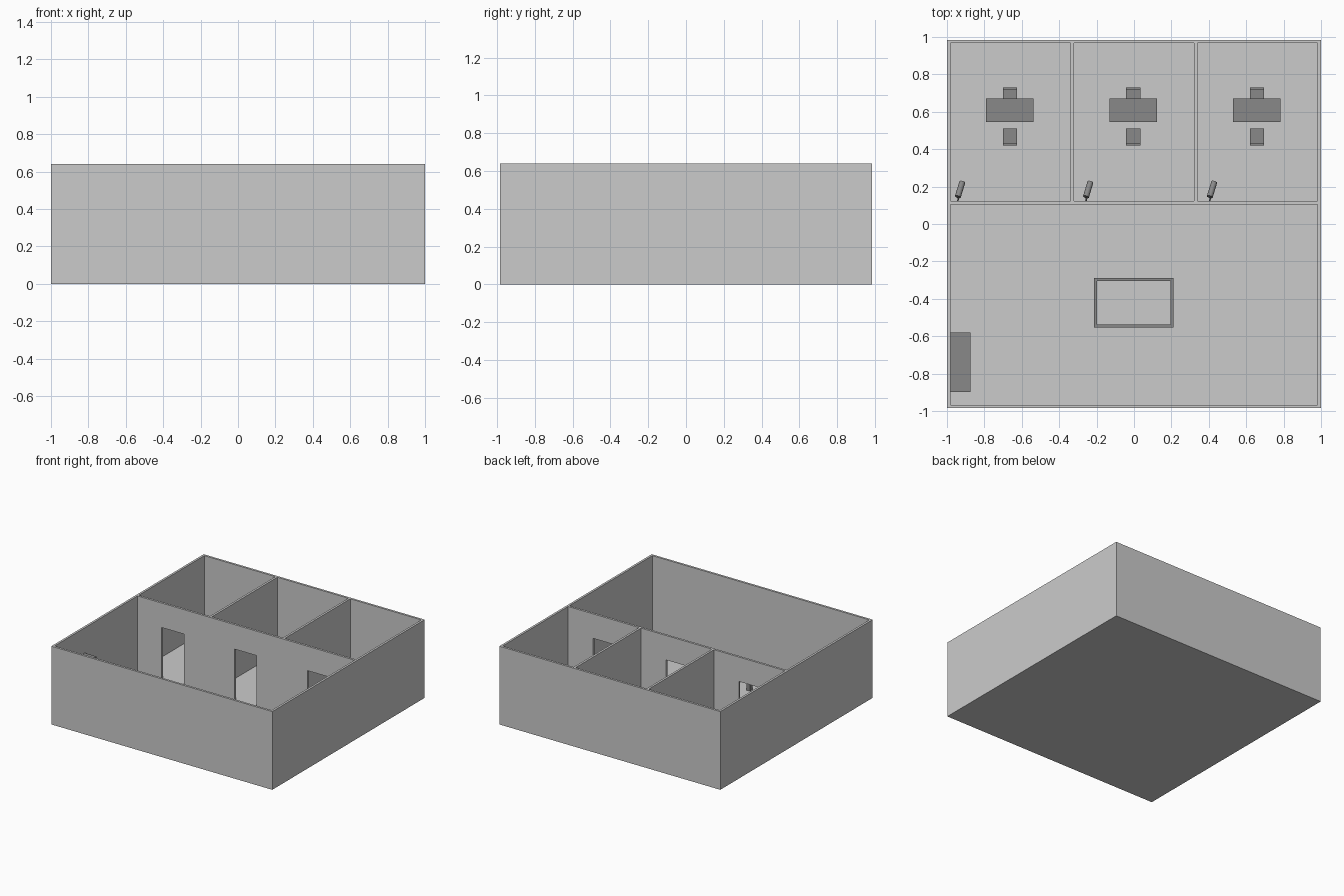
import bpy, bmesh, math
from mathutils import Matrix, Vector

if "Cube" in bpy.data.objects:
    bpy.data.objects.remove(bpy.data.objects["Cube"])

dark = bpy.data.materials.new("dark_grey")
dark.diffuse_color = (0.25, 0.25, 0.25, 1)
dark.use_nodes = True
dark.node_tree.nodes["Principled BSDF"].inputs["Base Color"].default_value = dark.diffuse_color


def finish(name, bm, mat=None):
    bmesh.ops.recalc_face_normals(bm, faces=bm.faces)
    me = bpy.data.meshes.new(name)
    bm.to_mesh(me)
    bm.free()
    ob = bpy.data.objects.new(name, me)
    bpy.context.collection.objects.link(ob)
    if mat:
        me.materials.append(mat)
    return ob


def add_box(bm, x0, x1, y0, y1, z0, z1):
    m = Matrix.Translation(((x0 + x1) / 2, (y0 + y1) / 2, (z0 + z1) / 2))
    m = m @ Matrix.Diagonal((x1 - x0, y1 - y0, z1 - z0, 1))
    bmesh.ops.create_cube(bm, size=1, matrix=m)


def boxes(name, dims, mat=None):
    bm = bmesh.new()
    for d in dims:
        add_box(bm, *d)
    return finish(name, bm, mat)


def add_rod(bm, a, b, r, sides=16):
    a, b = Vector(a), Vector(b)
    rot = (b - a).to_track_quat('Z', 'Y').to_matrix().to_4x4()
    bmesh.ops.create_cone(bm, cap_ends=True, segments=sides, radius1=r, radius2=r,
                          depth=(b - a).length,
                          matrix=Matrix.Translation((a + b) / 2) @ rot)


X, Y, H, T = 1.0, 0.985, 0.64, 0.018      # half sizes, wall height, wall thickness
F = 0.02                                  # floor top
P0, P1 = 0.104, 0.122                     # partition faces
ROOMS = (-0.663, -0.004, 0.657)           # room centres

# floor and outer walls
boxes("floor", [(-X, X, -Y, Y, 0, F)])
boxes("outer_walls", [
    (-X, X, -Y, -Y + T, F, H), (-X, X, Y - T, Y, F, H),
    (-X, -X + T, -Y + T, Y - T, F, H), (X - T, X, -Y + T, Y - T, F, H)])

# partition with three doorways notched into its outline
outline = [(-X + T, H), (-X + T, F)]
for c in ROOMS:
    outline += [(c - 0.1, F), (c - 0.1, 0.44), (c + 0.1, 0.44), (c + 0.1, F)]
outline += [(X - T, F), (X - T, H)]
bm = bmesh.new()
face = bm.faces.new([bm.verts.new((x, P0, z)) for x, z in outline])
ext = bmesh.ops.extrude_face_region(bm, geom=[face])
bmesh.ops.translate(bm, vec=(0, P1 - P0, 0),
                    verts=[v for v in ext["geom"] if isinstance(v, bmesh.types.BMVert)])
finish("partition", bm)

# walls between the rooms
for s in (-1, 1):
    boxes("room_divider", [(s * 0.33 - T / 2, s * 0.33 + T / 2, P1, Y - T, F, H)])


def legs(x0, x1, y0, y1, top, w):
    return [(x, x + w, y, y + w, F, top) for x in (x0, x1 - w) for y in (y0, y1 - w)]


def chair(cx, y_back, s):
    # s points from the backrest towards the desk
    w = 0.038
    ya, yb = sorted((y_back, y_back + s * 0.09))
    ba, bb = sorted((y_back, y_back + s * 0.013))
    boxes("chair", legs(cx - w, cx + w, ya, yb, 0.105, 0.01) + [
        (cx - w, cx + w, ya, yb, 0.105, 0.117),
        (cx - w, cx + w, ba, bb, 0.117, 0.215)], dark)


# desk with two chairs and a wall camera in each room
for c, cam_x in zip(ROOMS, (-0.93, -0.245, 0.417)):
    x0, x1, y0, y1 = c - 0.127, c + 0.127, 0.545, 0.67
    boxes("desk", legs(x0, x1, y0, y1, 0.165, 0.014) +
          [(x0, x1, y0, y1, 0.165, 0.18)], dark)
    chair(c, 0.42, 1)
    chair(c, 0.73, -1)

    bm = bmesh.new()
    add_rod(bm, (cam_x - 0.012, 0.145, 0.53), (cam_x + 0.012, 0.224, 0.495), 0.016)
    add_rod(bm, (cam_x - 0.012, P1, 0.50), (cam_x - 0.005, 0.165, 0.515), 0.004, 8)
    cam = finish("wall_camera", bm, dark)
    bpy.context.view_layer.objects.active = cam
    cam.select_set(True)
    bpy.ops.object.shade_smooth_by_angle(angle=math.radians(35))
    cam.select_set(False)

# large table with a raised rim
x0, x1, y0, y1, r = -0.213, 0.21, -0.553, -0.29, 0.015
boxes("table_frame", legs(x0, x1, y0, y1, 0.14, 0.03) + [
    (x0, x1, y0, y0 + r, 0.14, 0.19), (x0, x1, y1 - r, y1, 0.14, 0.19),
    (x0, x0 + r, y0 + r, y1 - r, 0.14, 0.19),
    (x1 - r, x1, y0 + r, y1 - r, 0.14, 0.19)], dark)
boxes("table_top", [(x0 + r, x1 - r, y0 + r, y1 - r, 0.145, 0.178)])

# tall cabinet against the left wall
boxes("cabinet", [(-X + T, -0.873, -0.898, -0.58, F, 0.435)], dark)
